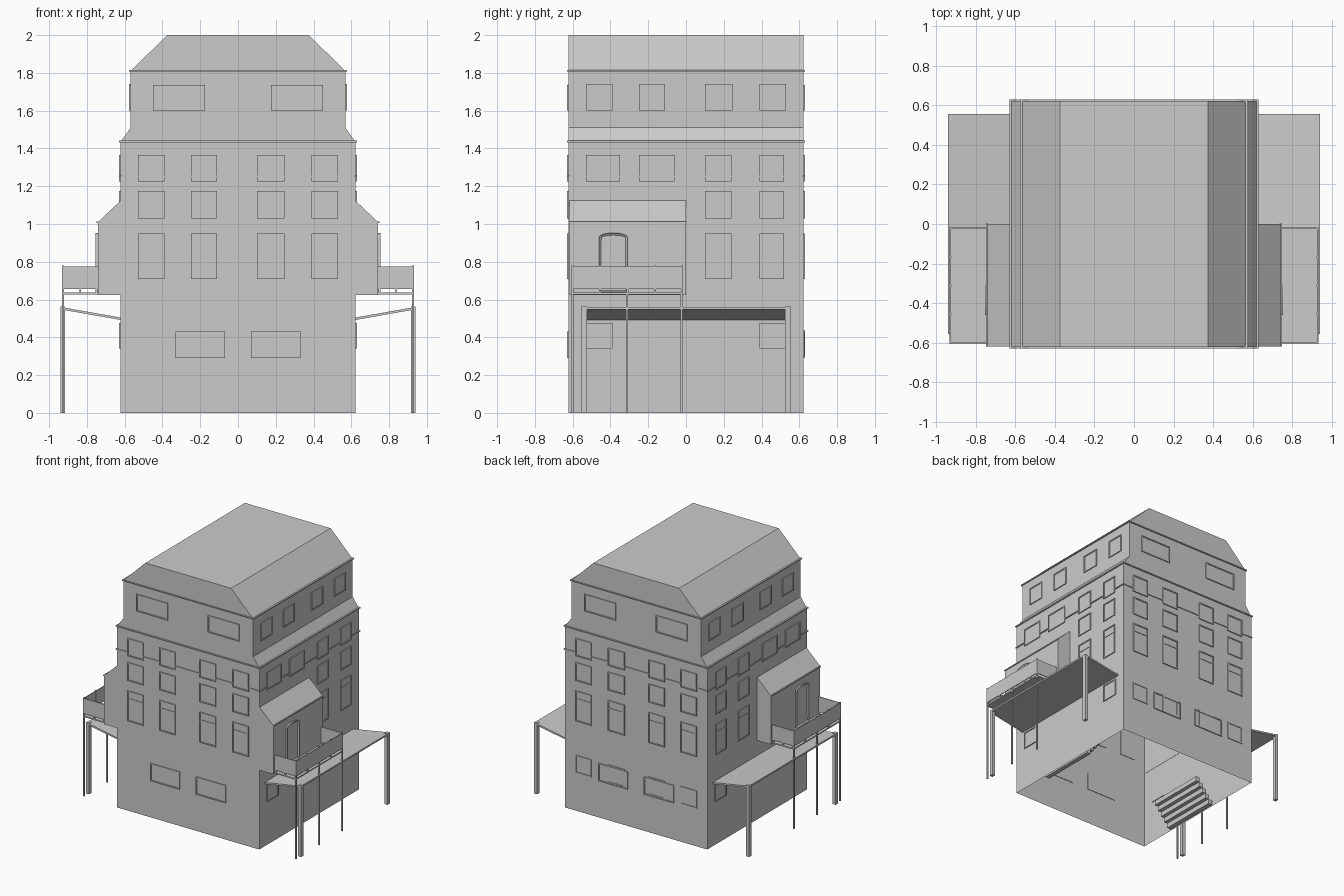
import bpy, bmesh, math

if "Cube" in bpy.data.objects:
    bpy.data.objects.remove(bpy.data.objects["Cube"])

def finish(name, bm, mirror=False):
    bmesh.ops.recalc_face_normals(bm, faces=bm.faces)
    me = bpy.data.meshes.new(name)
    bm.to_mesh(me)
    bm.free()
    ob = bpy.data.objects.new(name, me)
    bpy.context.collection.objects.link(ob)
    if mirror:                                   # left copy across x = 0
        ob.modifiers.new("Mirror", 'MIRROR').use_mirror_merge = False
    return ob

def box(bm, a, b):
    v = [bm.verts.new((x, y, z)) for x in (a[0], b[0]) for y in (a[1], b[1]) for z in (a[2], b[2])]
    for f in ((0, 1, 3, 2), (4, 5, 7, 6), (0, 1, 5, 4), (2, 3, 7, 6), (0, 2, 6, 4), (1, 3, 7, 5)):
        bm.faces.new([v[i] for i in f])

def boxes(name, items, mirror=False):
    bm = bmesh.new()
    for a, b in items:
        box(bm, a, b)
    return finish(name, bm, mirror)

def prism(name, profile, y0, y1, mirror=False, open_bottom=False):
    """Extrude an xz profile along y."""
    bm = bmesh.new()
    n = len(profile)
    p = [bm.verts.new((x, y0, z)) for x, z in profile]
    q = [bm.verts.new((x, y1, z)) for x, z in profile]
    bm.faces.new(p)
    bm.faces.new(q)
    for i in range(n):
        if open_bottom and i == n - 1:
            continue
        j = (i + 1) % n
        bm.faces.new((p[i], p[j], q[j], q[i]))
    return finish(name, bm, mirror)

def windows(name, wall, base, items, mirror=False, transom=False):
    """Framed windows (a0, a1, z0, z1) on a wall: front, back or side."""
    bm = bmesh.new()
    def slab(a0, a1, z0, z1, depth):
        d0, d1 = base - 0.004, base + depth
        if wall == 'side':
            box(bm, (d0, a0, z0), (d1, a1, z1))
        else:
            s = -1 if wall == 'front' else 1
            box(bm, (a0, s * d0, z0), (a1, s * d1, z1))
    t = 0.009
    for a0, a1, z0, z1 in items:
        slab(a0, a1, z0, z0 + t, 0.008)
        slab(a0, a1, z1 - t, z1, 0.008)
        slab(a0, a0 + t, z0 + t, z1 - t, 0.008)
        slab(a1 - t, a1, z0 + t, z1 - t, 0.008)
        slab(a0 + t, a1 - t, z0 + t, z1 - t, 0.003)
        if transom:
            zt = z0 + (z1 - z0) * 0.72
            slab(a0 + t, a1 - t, zt, zt + t, 0.007)
    return finish(name, bm, mirror)

W = 0.622

# Main shell with stepped sides and chamfered roof, open underneath
half = [(W, 0), (W, 1.435), (0.568, 1.51), (0.568, 1.81), (0.375, 2.0)]
prism("building_shell", half + [(-x, z) for x, z in reversed(half)], -W, W, open_bottom=True)

# Cornices: thin ledges hugging the walls
def ledge(name, hx, z, h):
    o, i = 0.008, 0.005
    X, Y = hx + o, W + o
    boxes(name, [((-X, -Y, z), (X, -W + i, z + h)), ((-X, W - i, z), (X, Y, z + h)),
                 ((-X, -W + i, z), (-hx + i, W - i, z + h)), ((hx - i, -W + i, z), (X, W - i, z + h))])
ledge("upper_cornice", 0.568, 1.808, 0.008)
ledge("middle_cornice", W, 1.432, 0.009)

# String course, interrupted at the windows
cols = [(-0.53, -0.39), (-0.25, -0.11), (0.10, 0.245), (0.39, 0.53)]
side_cols = [(-0.53, -0.35), (-0.25, -0.06), (0.10, 0.24), (0.39, 0.52)]
def gaps(c):
    e = [-0.63] + [v for p in c for v in p] + [0.63]
    return list(zip(e[::2], e[1::2]))
Z0, Z1 = 1.25, 1.257
course = [((a, s * (W - .004), Z0), (b, s * (W + .007), Z1)) for s in (-1, 1) for a, b in gaps(cols)]
course += [((s * (W - .004), a, Z0), (s * (W + .007), b, Z1)) for s in (-1, 1) for a, b in gaps(side_cols)]
boxes("string_course", course)

# Front and back windows
small = [(a, b, z0, z1) for a, b in cols for z0, z1 in ((1.225, 1.365), (1.03, 1.175))]
tall = [(a, b, 0.71, 0.95) for a, b in cols]
wide = [(-0.45, -0.175), (0.175, 0.45)]
low = [(-0.33, -0.07), (0.07, 0.33)]
for wall in ("front", "back"):
    windows(wall + "_windows", wall, W, small)
    windows(wall + "_tall_windows", wall, W, tall, transom=True)
    windows(wall + "_attic_windows", wall, W, [(a, b, 1.60, 1.735) for a, b in wide])
    windows(wall + "_ground_windows", wall, W, [(a, b, 0.29, 0.43) for a, b in low])
windows("back_small_ground_windows", "back", W - 0.002, [(a, b, 0.30, 0.44) for a, b in cols])

# Side windows
windows("side_attic_windows", "side", 0.568, [(a, b, 1.60, 1.74) for a, b in cols], True)
windows("side_windows", "side", W, [(a, b, 1.225, 1.365) for a, b in side_cols] +
        [(a, b, 1.03, 1.175) for a, b in side_cols[2:]], True)
windows("side_tall_windows", "side", W, [(a, b, 0.71, 0.95) for a, b in side_cols[2:]], True, True)
windows("side_ground_windows", "side", W, [(-0.53, -0.39, 0.34, 0.475), (0.39, 0.53, 0.34, 0.475)], True)

# Projecting bay with lean-to roof
prism("side_bay", [(W - 0.002, 0.625), (0.742, 0.625), (0.742, 1.01), (W - 0.002, 1.125)], -0.618, 0.0, True)
boxes("bay_eave", [((0.735, -0.618, 1.004), (0.748, 0.002, 1.012))], True)

# Arched balcony door: frame and recessed panel
bm = bmesh.new()
arch = [(-0.46, 0.64), (-0.31, 0.64), (-0.31, 0.93)]
arch += [(-0.385 + 0.075 * math.cos(t), 0.93 + 0.023 * math.sin(t)) for t in (math.pi * k / 8 for k in range(1, 8))]
arch += [(-0.46, 0.93)]
f = bm.faces.new([bm.verts.new((0.74, y, z)) for y, z in arch])
r = bmesh.ops.extrude_face_region(bm, geom=[f])
bmesh.ops.translate(bm, verts=[v for v in r['geom'] if isinstance(v, bmesh.types.BMVert)], vec=(0.014, 0, 0))
top = [g for g in r['geom'] if isinstance(g, bmesh.types.BMFace)]
bmesh.ops.recalc_face_normals(bm, faces=bm.faces)
bmesh.ops.inset_region(bm, faces=top, thickness=0.012, depth=0)
bmesh.ops.translate(bm, verts=top[0].verts[:], vec=(-0.009, 0, 0))
finish("balcony_door", bm, True)

# Balcony: floor, parapet panels, stub supports and legs
X0, X1, Y0, Y1 = 0.74, 0.932, -0.605, -0.018
boxes("balcony_floor", [((X0, Y0, 0.627), (X1, Y1, 0.637))], True)
boxes("balcony_parapet", [((X1 - 0.007, Y0, 0.655), (X1, Y1, 0.775)),
                          ((X0, Y0, 0.655), (X1 - 0.007, Y0 + 0.007, 0.775)),
                          ((X0, Y1 - 0.007, 0.655), (X1 - 0.007, Y1, 0.775))], True)
stubs = [((X1 - 0.01, y, 0.637), (X1, y + 0.01, 0.78)) for y in (-0.606, -0.46, -0.315, -0.17, -0.027)]
stubs += [((x, y, 0.637), (x + 0.01, y + 0.007, 0.66)) for x in (0.745, 0.83) for y in (Y0, Y1 - 0.007)]
boxes("balcony_stubs", stubs, True)
boxes("balcony_legs", [((0.922, y - 0.005, 0), (0.933, y + 0.005, 0.627)) for y in (-0.6, -0.312, -0.023)], True)

# Sloping canopy and its two corner posts
prism("canopy", [(W, 0.492), (0.94, 0.548), (0.94, 0.561), (W, 0.505)], -0.555, 0.555, True)
boxes("canopy_posts", [((0.915, y - 0.015, 0), (0.941, y + 0.015, 0.562)) for y in (-0.54, 0.54)], True)

# Entrance stairs inside the open base
boxes("inner_stairs", [((0.575 - 0.03 * i, -0.30, 0.038 * i), (0.61 - 0.03 * i, 0.18, 0.038 * i + 0.038))
                       for i in range(5)], True)
